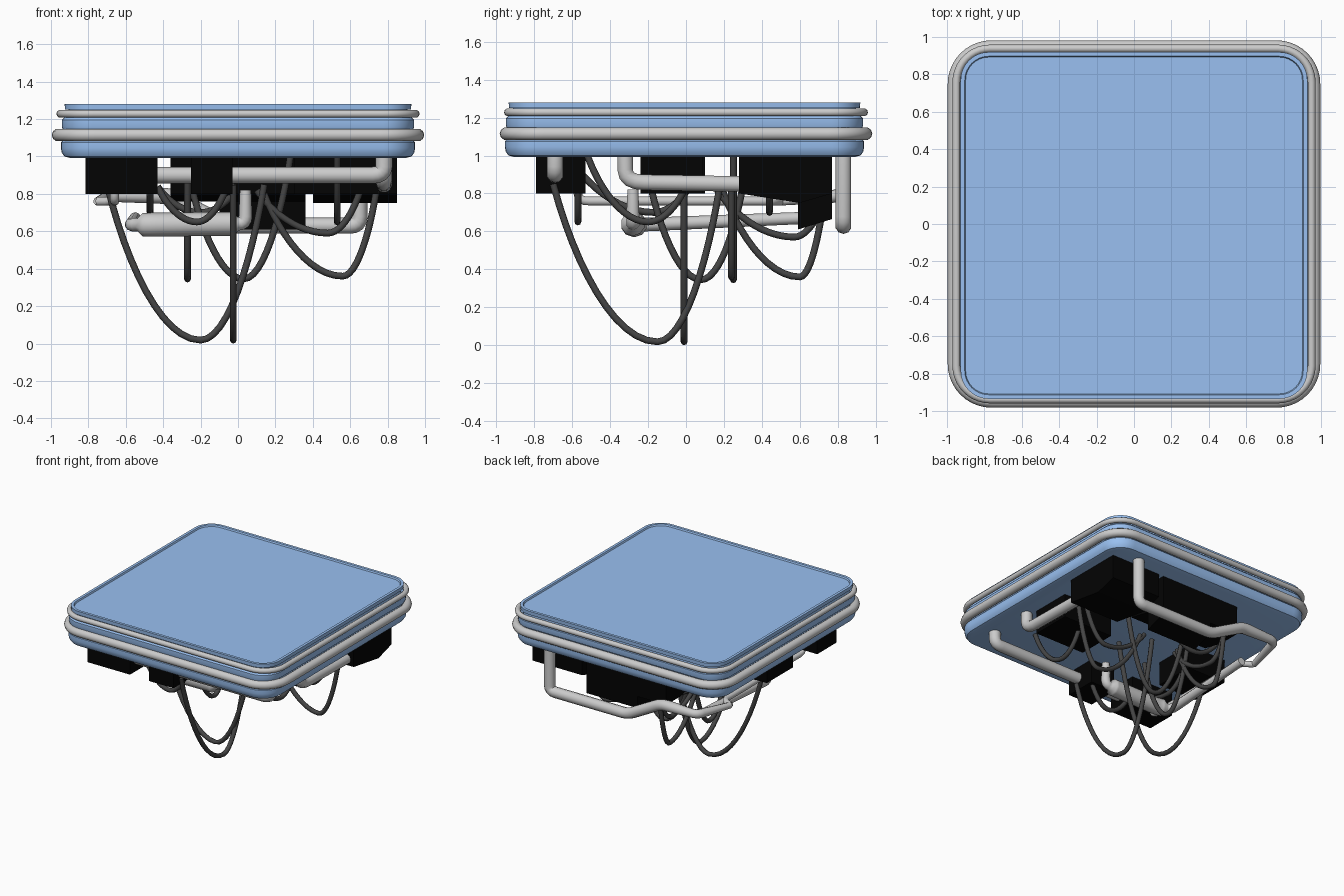
import bpy, bmesh, math
from mathutils import Vector

if "Cube" in bpy.data.objects:
    bpy.data.objects.remove(bpy.data.objects["Cube"])

def material(name, rgb):
    m = bpy.data.materials.new(name)
    m.diffuse_color = (*rgb, 1)
    m.use_nodes = True
    m.node_tree.nodes["Principled BSDF"].inputs["Base Color"].default_value = m.diffuse_color
    return m

BLUE = material("blue_paint", (0.32, 0.53, 0.88))
BLACK = material("black_metal", (0.001, 0.001, 0.001))
RUBBER = material("dark_rubber", (0.06, 0.06, 0.06))

def finish(name, bm, mat=None, smooth=False):
    bmesh.ops.recalc_face_normals(bm, faces=bm.faces)
    me = bpy.data.meshes.new(name)
    bm.to_mesh(me)
    bm.free()
    ob = bpy.data.objects.new(name, me)
    bpy.context.collection.objects.link(ob)
    if mat:
        me.materials.append(mat)
    if smooth:
        bpy.ops.object.select_all(action='DESELECT')
        ob.select_set(True)
        bpy.context.view_layer.objects.active = ob
        bpy.ops.object.shade_smooth_by_angle(angle=math.radians(35))
    return ob

def rounded_square(hx, hy, r, n=8, cy=0.0):
    pts = []
    for q, (sx, sy) in enumerate([(1, 1), (-1, 1), (-1, -1), (1, -1)]):
        for i in range(n + 1):
            a = math.pi / 2 * (q + i / n)
            pts.append((sx * (hx - r) + r * math.cos(a), cy + sy * (hy - r) + r * math.sin(a)))
    return pts

# Platform: stacked rounded-square loops with two grooves and a raised rim
profile = [(.9, .993), (.928, 1.0), (.942, 1.02), (.947, 1.045), (.947, 1.075), (.935, 1.088),
           (.92, 1.09), (.92, 1.14), (.937, 1.145), (.942, 1.16), (.942, 1.195), (.93, 1.208),
           (.905, 1.21), (.905, 1.25), (.925, 1.25), (.927, 1.28), (.905, 1.28), (.9, 1.268)]
bm = bmesh.new()
rings = []
for h, z in profile:
    rings.append([bm.verts.new((x, y, z)) for x, y in rounded_square(h, h, .17 - (.947 - h), cy=-.008)])
for a, b in zip(rings, rings[1:]):
    for i in range(len(a)):
        j = (i + 1) % len(a)
        bm.faces.new((a[i], a[j], b[j], b[i]))
bm.faces.new(rings[0])
bm.faces.new(rings[-1])
finish("platform", bm, BLUE, True)

def curve_object(name, r, mat, spline_type, cyclic=False, res=3):
    cu = bpy.data.curves.new(name, 'CURVE')
    cu.dimensions = '3D'
    cu.bevel_depth = r
    cu.bevel_resolution = res
    cu.use_fill_caps = True
    sp = cu.splines.new(spline_type)
    sp.use_cyclic_u = cyclic
    ob = bpy.data.objects.new(name, cu)
    bpy.context.collection.objects.link(ob)
    if mat:
        cu.materials.append(mat)
    return cu, sp

def pipe(name, pts, r, bend=.06, cyclic=False, radii=None):
    """Pipe along a polyline whose inner corners are rounded."""
    pts = [Vector(p) for p in pts]
    radii = radii or [1] * len(pts)
    path = []
    for i, p in enumerate(pts):
        if cyclic or i in (0, len(pts) - 1):
            path.append((p, radii[i]))
            continue
        a, b = pts[i - 1] - p, pts[i + 1] - p
        a = p + a.normalized() * min(bend, a.length * .45)
        b = p + b.normalized() * min(bend, b.length * .45)
        for k in range(5):
            t = k / 4
            path.append((a * (1 - t) ** 2 + p * 2 * t * (1 - t) + b * t * t, radii[i]))
    cu, sp = curve_object(name, r, None, 'POLY', cyclic)
    sp.points.add(len(path) - 1)
    for q, (p, s) in zip(sp.points, path):
        q.co = (*p, 1)
        q.radius = s
    sp.use_smooth = True

# Pipes wrapping the platform edge
pipe("thick_edge_pipe", [(x, y, 1.115) for x, y in rounded_square(.962, .948, .2, 10)], .034, cyclic=True)
pipe("thin_edge_pipe", [(x, y, 1.228) for x, y in rounded_square(.95, .938, .18, 10)], .021, cyclic=True)

# Machinery boxes hanging under the platform: side profile in y-z, extruded along x
def box(name, x0, x1, prof):
    bm = bmesh.new()
    ends = [[bm.verts.new((x, y, z)) for y, z in prof] for x in (x0, x1)]
    n = len(prof)
    for i in range(n):
        j = (i + 1) % n
        bm.faces.new((ends[0][i], ends[0][j], ends[1][j], ends[1][i]))
    bm.faces.new(ends[0])
    bm.faces.new(ends[1])
    finish(name, bm, BLACK)

def rect(y0, y1, z0):
    return [(y0, 1.0), (y0, z0), (y1, z0), (y1, 1.0)]

box("front_left_box", -.815, -.43, rect(-.78, -.53, .8))
box("front_middle_box", -.25, -.03, rect(-.79, -.53, .8))
box("left_box", -.8, -.45, rect(-.24, .1, .8))
box("right_box", .3, .75, rect(-.24, .09, .8))
box("back_right_box", .4, .85, [(.28, 1.0), (.28, .8), (.6, .75), (.77, .8), (.77, 1.0)])
box("back_box", -.36, .36, [(.4, 1.0), (.4, .8), (.59, .76), (.77, .76), (.77, 1.0)])
box("back_lower_box", -.1, .36, [(.59, .8), (.59, .61), (.77, .665), (.77, .8)])

# Rigid pipes under the platform
pipe("front_pipe", [(.78, -.69, 1.0), (.78, -.69, .9), (-.43, -.69, .9)], .045)
pipe("right_pipe", [(.78, -.32, 1.0), (.78, -.32, .86), (.78, .3, .85)], .043, .1)
pipe("back_pipe", [(.65, .83, 1.0), (.65, .83, .63), (-.06, .83, .63), (-.36, .83, .79),
                   (-.68, .83, .79), (-.75, .5, .76)], .043, .05, radii=[1, 1, 1, 1, .8, .55])
pipe("left_thin_pipe", [(-.75, .5, .76), (-.66, .45, .76), (-.66, -.57, .76), (-.66, -.57, .85)], .024)
pipe("lower_pipe", [(.04, -.28, .82), (.04, -.28, .64), (-.06, -.28, .64), (-.47, -.28, .635),
                    (-.57, -.24, .635), (-.55, .6, .67)], .04, .04,
     radii=[.75, .9, 1.6, 1.6, .9, .8])

# Sagging cables: start, lowest point and end, lying in an x or y plane
def cable(name, axis, off, a, m, b):
    def P(u, z):
        return Vector((u, off, z) if axis == 'x' else (off, u, z))
    cu, sp = curve_object(name, .018, RUBBER, 'BEZIER', res=2)
    cu.resolution_u = 12
    sp.bezier_points.add(2)
    for q, p in zip(sp.bezier_points, (a, m, b)):
        q.handle_left_type = q.handle_right_type = 'FREE'
        q.co = q.handle_left = q.handle_right = P(*p)
    for idx, e in ((0, a), (2, b)):
        q = sp.bezier_points[idx]
        h = P(e[0] + (m[0] - e[0]) * .2, e[1] + (m[1] - e[1]) * .5)
        g = P(m[0] + (e[0] - m[0]) * .42, m[1])
        if idx == 0:
            q.handle_right, sp.bezier_points[1].handle_left = h, g
        else:
            q.handle_left, sp.bezier_points[1].handle_right = h, g

runs = [('x', -.01, (-.7, .85), (-.2, .018), (.14, .85)),
        ('x', .24, (.14, .8), (.56, .36), (.74, .82)),
        ('x', .25, (-.25, .85), (.03, .345), (.28, 1.0)),
        ('x', .24, (.1, .82), (.48, .59), (.66, .84)),
        ('x', -.57, (-.43, .84), (-.22, .65), (-.06, .84)),
        ('x', .44, (-.43, .84), (-.2, .7), (.0, .84)),
        ('y', -.025, (-.7, .85), (-.15, .018), (.18, .85)),
        ('y', -.27, (.18, .85), (.6, .36), (.73, .8)),
        ('y', -.27, (-.2, .9), (.08, .345), (.3, .84)),
        ('y', -.27, (.15, .84), (.57, .57), (.74, .8)),
        ('y', .53, (-.52, 1.0), (-.2, .65), (.0, .84)),
        ('y', -.47, (-.62, 1.0), (-.17, .7), (.02, .84))]
for i, r in enumerate(runs):
    cable(f"hanging_cable_{i + 1}", *r)
